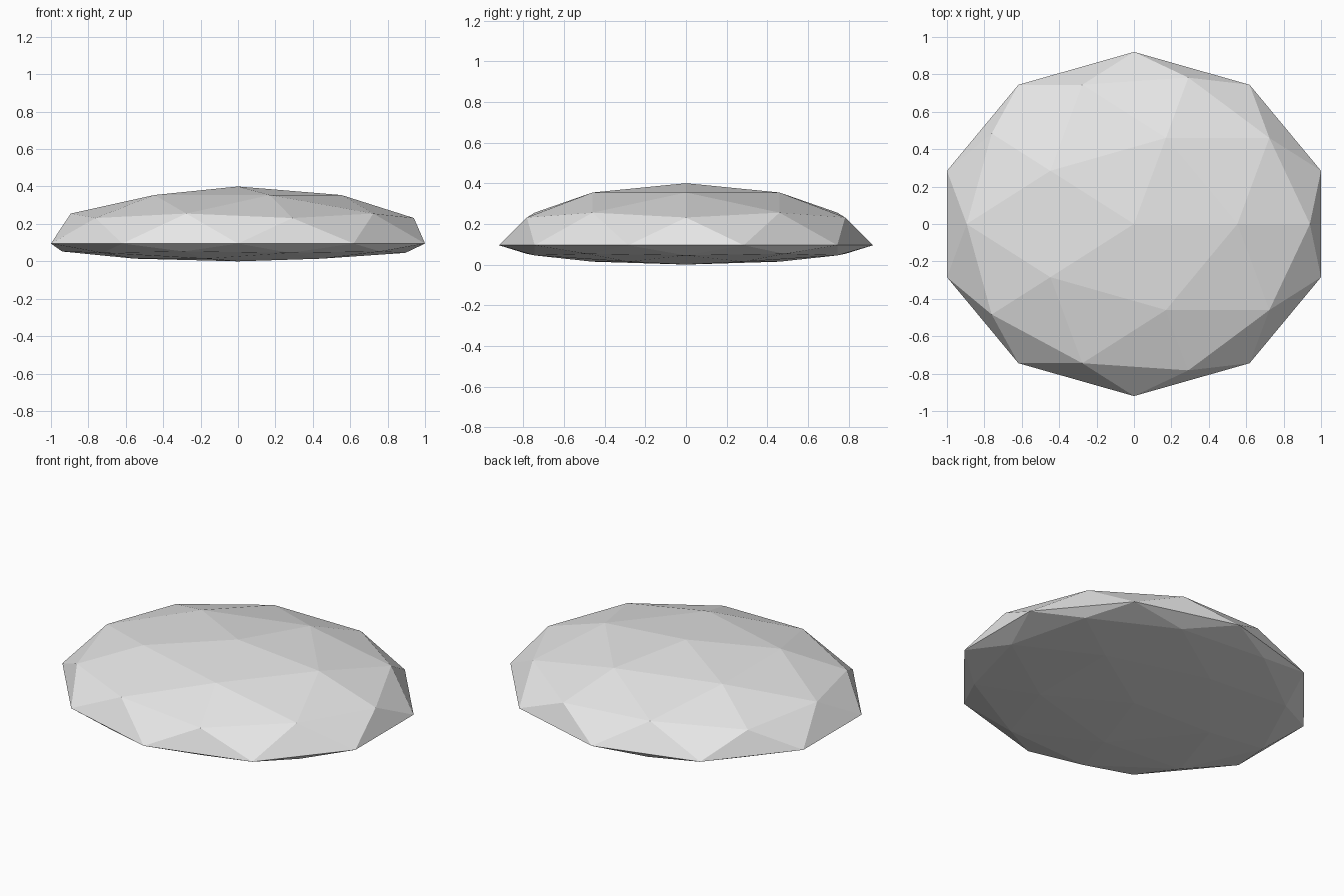
import bpy
import bmesh

# Remove the default cube
cube = bpy.data.objects.get("Cube")
if cube:
    bpy.data.objects.remove(cube, do_unlink=True)

RIM_Z = 0.095          # height of the widest ring
DOME_HEIGHT = 0.305    # rise above the rim
BELLY_DEPTH = 0.095    # drop below the rim
WIDTH, DEPTH = 1.0515, 0.92

# Plain grey stone
stone = bpy.data.materials.new("light_grey_stone")
stone.use_nodes = True
grey = (0.8, 0.8, 0.8, 1.0)
stone.diffuse_color = grey
stone.node_tree.nodes["Principled BSDF"].inputs["Base Color"].default_value = grey

# Faceted pebble: a low-poly ball with a domed top and a shallow underside
bm = bmesh.new()
bmesh.ops.create_icosphere(bm, subdivisions=2, radius=1.0)
for v in bm.verts:
    v.co.x *= WIDTH
    v.co.y *= DEPTH
    v.co.z = RIM_Z + v.co.z * (DOME_HEIGHT if v.co.z > 0 else BELLY_DEPTH)
bmesh.ops.recalc_face_normals(bm, faces=bm.faces)

mesh = bpy.data.meshes.new("flat_pebble")
bm.to_mesh(mesh)
bm.free()
mesh.materials.append(stone)
pebble = bpy.data.objects.new("flat_pebble", mesh)
bpy.context.collection.objects.link(pebble)
